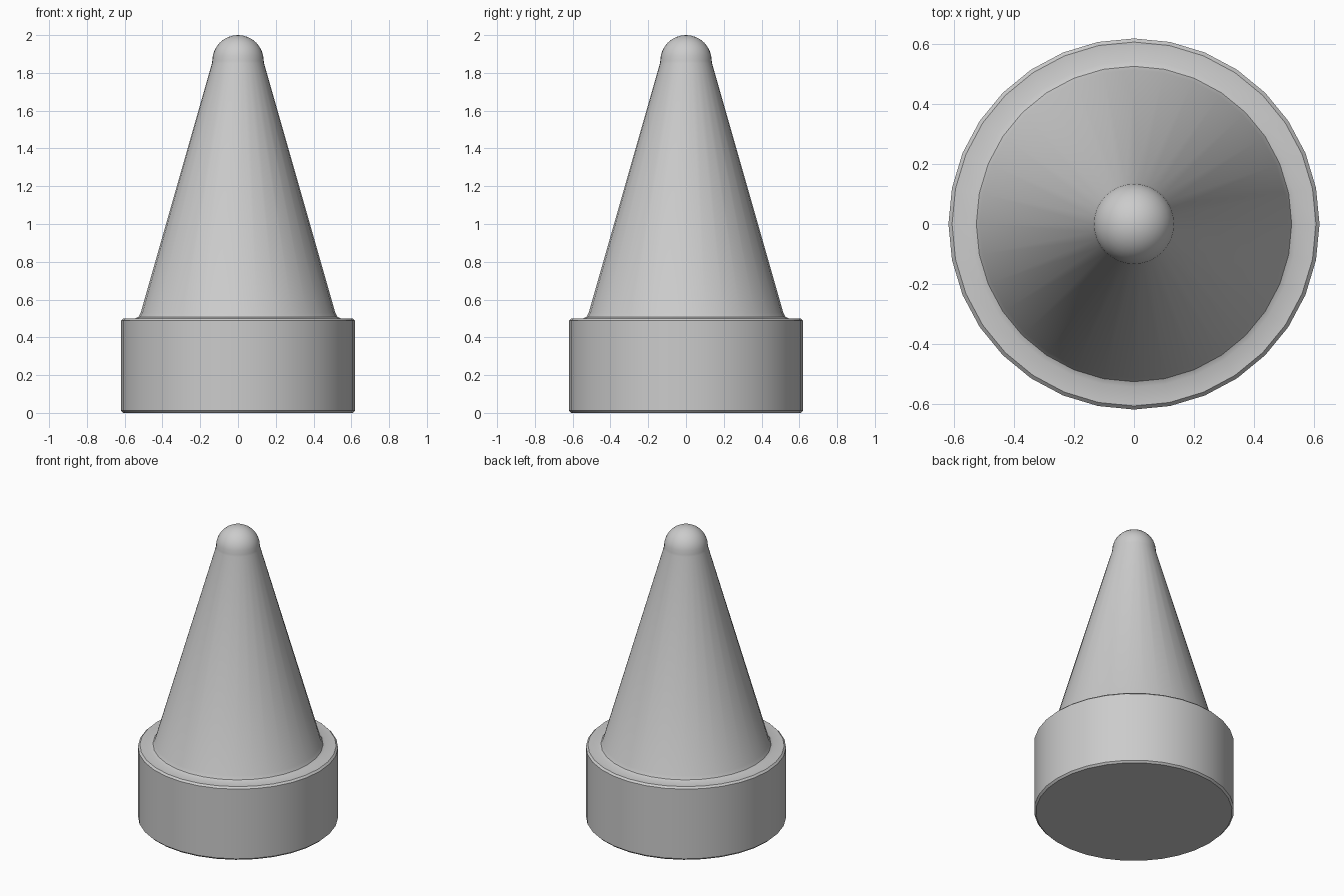
import bpy, bmesh
from math import sin, cos, pi, radians

if "Cube" in bpy.data.objects:
    bpy.data.objects.remove(bpy.data.objects["Cube"])

SIDES = 32


def lathe(name, profile, sides=SIDES):
    """Revolve (radius, z) points around z; radius 0 makes a pole."""
    bm = bmesh.new()
    rings = []
    for r, z in profile:
        if r == 0:
            rings.append([bm.verts.new((0, 0, z))])
        else:
            rings.append([bm.verts.new((r * cos(2 * pi * i / sides), r * sin(2 * pi * i / sides), z))
                          for i in range(sides)])
    for a, b in zip(rings, rings[1:]):
        for i in range(sides):
            j = (i + 1) % sides
            if len(a) == 1:
                bm.faces.new((a[0], b[j], b[i]))
            elif len(b) == 1:
                bm.faces.new((a[i], a[j], b[0]))
            else:
                bm.faces.new((a[i], a[j], b[j], b[i]))
    bmesh.ops.recalc_face_normals(bm, faces=bm.faces)
    mesh = bpy.data.meshes.new(name)
    bm.to_mesh(mesh)
    bm.free()
    obj = bpy.data.objects.new(name, mesh)
    bpy.context.collection.objects.link(obj)
    bpy.ops.object.select_all(action='DESELECT')
    bpy.context.view_layer.objects.active = obj
    obj.select_set(True)
    bpy.ops.object.shade_smooth_by_angle(angle=radians(35))
    return obj


# Solid round base with slightly softened rims
base = [(0, 0), (0.608, 0), (0.62, 0.012), (0.62, 0.488), (0.608, 0.5)]

# Tapered cone with a small flared foot
cone = [(0.545, 0.5), (0.527, 0.508), (0.515, 0.53), (0.138, 1.85)]

# Rounded tip
R, ZC = 0.136, 1.864
tip = [(R * cos(a), ZC + R * sin(a)) for a in (pi / 2 * k / 8 for k in range(8))] + [(0, 2.0)]

lathe("cone_with_base", base + cone + tip)
